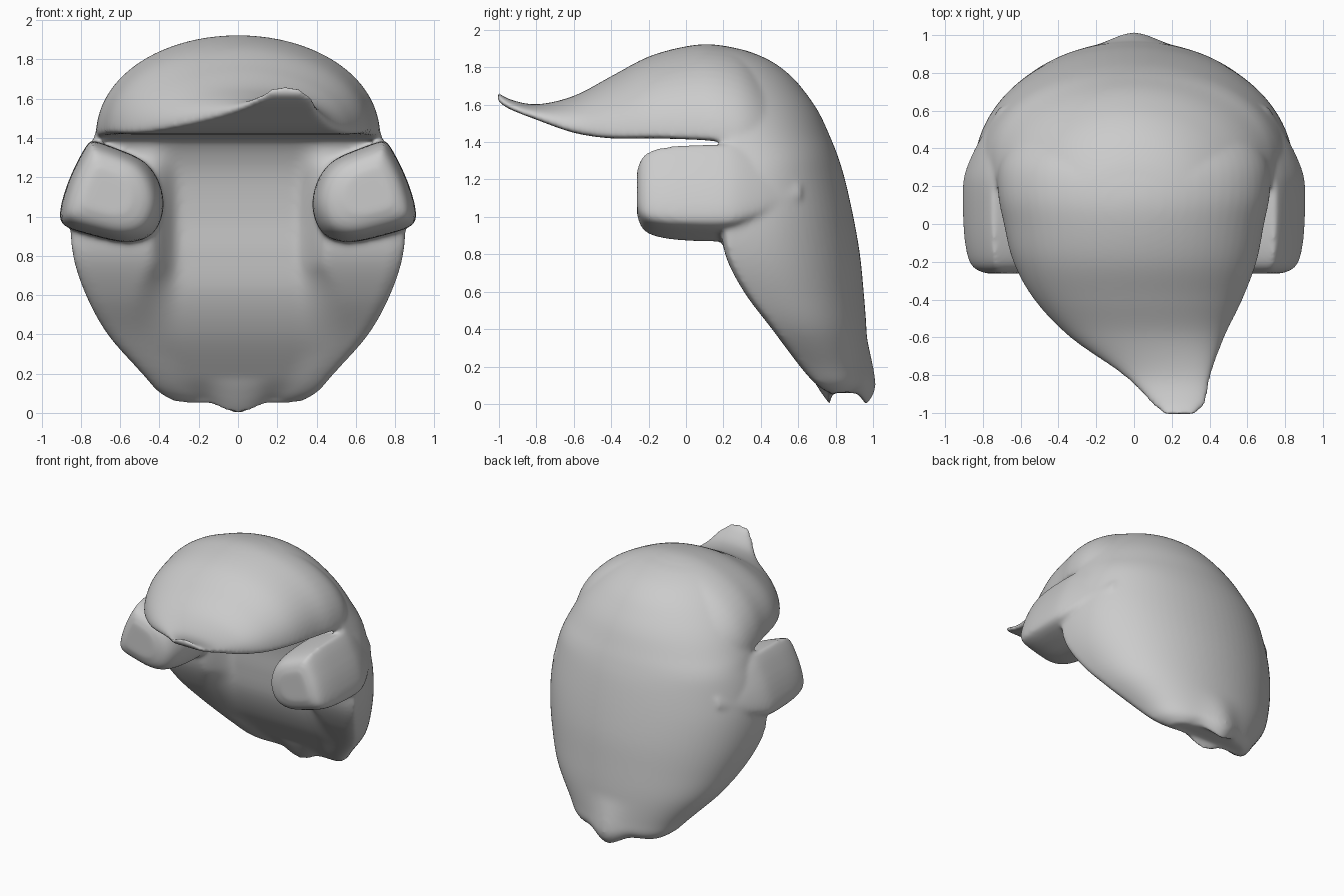
import bpy, bmesh
from math import sin, cos, pi, exp


def refine(rows, n=6):
    """Catmull-Rom interpolation of table rows."""
    out = []
    for i in range(len(rows) - 1):
        p = [rows[max(0, min(len(rows) - 1, i + k))] for k in (-1, 0, 1, 2)]
        for s in range(n):
            t = s / n
            out.append([0.5 * (2 * b + (c - a) * t + (2 * a - 5 * b + 4 * c - d) * t * t
                               + (3 * b - a - 3 * c + d) * t ** 3) for a, b, c, d in zip(*p)])
    out.append(list(rows[-1]))
    return out


def clamp(v):
    return max(0, min(1, v))


def loft(bm, rings):
    vs = [[bm.verts.new(p) for p in r] for r in rings]
    n = len(vs[0])
    for a, b in zip(vs, vs[1:]):
        for i in range(n):
            bm.faces.new((a[i], a[(i + 1) % n], b[(i + 1) % n], b[i]))
    caps = [bm.faces.new(vs[0]), bm.faces.new(vs[-1])]
    bmesh.ops.triangulate(bm, faces=caps)


bm = bmesh.new()

# Back hair: z, half width, back y, front edge y, recessed middle y
BACK = [(0.06, 0.33, 0.92, 0.76, 0.77), (0.11, 0.41, 0.965, 0.69, 0.715),
        (0.20, 0.49, 0.97, 0.61, 0.635), (0.40, 0.665, 0.965, 0.46, 0.49),
        (0.60, 0.775, 0.95, 0.31, 0.40), (0.80, 0.84, 0.93, 0.21, 0.37),
        (1.00, 0.85, 0.895, 0.19, 0.36), (1.20, 0.81, 0.85, 0.21, 0.33),
        (1.33, 0.76, 0.81, 0.25, 0.28), (1.43, 0.725, 0.77, 0.21, 0.21),
        (1.55, 0.675, 0.715, 0.16, 0.16), (1.65, 0.605, 0.65, 0.14, 0.14),
        (1.75, 0.51, 0.565, 0.12, 0.12), (1.83, 0.40, 0.46, 0.11, 0.11),
        (1.885, 0.28, 0.335, 0.10, 0.10), (1.912, 0.15, 0.22, 0.10, 0.10)]


def back_ring(z, w, b, f, c):
    p = 0.78 + 0.2 * clamp((z - 1.3) / 0.5)
    half = [(w * sin(t), f + (b - f) * cos(t) ** p)
            for t in [pi / 2 * (1 - (1 - i / 24) ** 1.3) for i in range(24)]]
    half.append((w, f + 0.02))
    lo = min(0.29, 0.5 * w)
    k = clamp((z - 0.35) / 0.4)
    hi = 0.85 * w * (1 - k) + min(0.46, 0.85 * w) * k
    n = len(half)
    for i in range(25):
        x = 0.93 * w * (1 - i / 24)
        s = clamp((x - lo) / (hi - lo))
        half.append((x, c + (f - c) * s * s * (3 - 2 * s)))
    # pointed nape: push the middle back and down near the hem
    k = clamp((0.35 - z) / 0.22)
    low = clamp((0.18 - z) / 0.12)
    ring = []
    for i, (x, y) in enumerate(half):
        g = exp(-(x / 0.13) ** 2)
        ring.append((x, y + (0.045 * k * g if i < n else 0), z - low * (0.065 * g
                    - 0.015 * exp(-((x - 0.17) / 0.06) ** 2))))
    return ring + [(-x, y, h) for x, y, h in ring[-2:0:-1]]


loft(bm, [back_ring(*r) for r in refine(BACK)])

# Crown and swept fringe: y, left x, right x, underside z, top z
CROWN = [(-1.01, 0.16, 0.32, 1.625, 1.66), (-0.95, 0.09, 0.38, 1.58, 1.62),
         (-0.80, -0.06, 0.41, 1.52, 1.59), (-0.60, -0.34, 0.48, 1.45, 1.635),
         (-0.40, -0.53, 0.575, 1.42, 1.74), (-0.20, -0.64, 0.65, 1.42, 1.845),
         (0.00, -0.69, 0.69, 1.415, 1.90), (0.15, -0.72, 0.72, 1.405, 1.91),
         (0.30, -0.72, 0.72, 1.375, 1.875), (0.42, -0.66, 0.66, 1.38, 1.78),
         (0.52, -0.55, 0.55, 1.39, 1.66), (0.60, -0.41, 0.41, 1.40, 1.52)]


def crown_ring(y, l, r, zb, zt):
    m, w = (l + r) / 2, (r - l) / 2
    top = [(m + w * cos(i * pi / 32), y, zb + 0.012 + (zt - zb) * abs(sin(i * pi / 32)) ** 0.95)
           for i in range(33)]
    base = [(m + w * k, y, zb) for k in (-0.97, -0.6, -0.2, 0.2, 0.6, 0.97)]
    return top + base


loft(bm, [crown_ring(*r) for r in refine(CROWN)])

# Side tufts: front outline lofted along y with a scale
TUFT = [(0.75, 1.395), (0.62, 1.35), (0.48, 1.285), (0.40, 1.18), (0.375, 1.04), (0.43, 0.91),
        (0.56, 0.865), (0.74, 0.90), (0.885, 0.95), (0.91, 1.02), (0.87, 1.17), (0.80, 1.32)]
outline = refine(TUFT + TUFT[:1], 3)[:-1]
STEPS = [(0.62, 0.15), (0.52, 0.40), (0.40, 0.70), (0.28, 0.92), (0.18, 0.985), (0.0, 0.97),
         (-0.12, 0.92), (-0.20, 0.83), (-0.24, 0.69), (-0.262, 0.45)]
for side in (1, -1):
    loft(bm, [[(side * (0.68 + (x - 0.68) * s), y, 1.13 + (z - 1.13) * s) for x, z in outline]
              for y, s in refine(STEPS, 4)])

bmesh.ops.recalc_face_normals(bm, faces=bm.faces)
mesh = bpy.data.meshes.new("hair")
bm.to_mesh(mesh)
bm.free()
hair = bpy.data.objects.new("hair", mesh)
bpy.context.collection.objects.link(hair)

# Fuse the parts into one soft surface
rm = hair.modifiers.new("fuse", 'REMESH')
rm.mode = 'VOXEL'
rm.voxel_size = 0.013
rm.use_smooth_shade = True
sm = hair.modifiers.new("soften", 'SMOOTH')
sm.factor = 0.5
sm.iterations = 16
